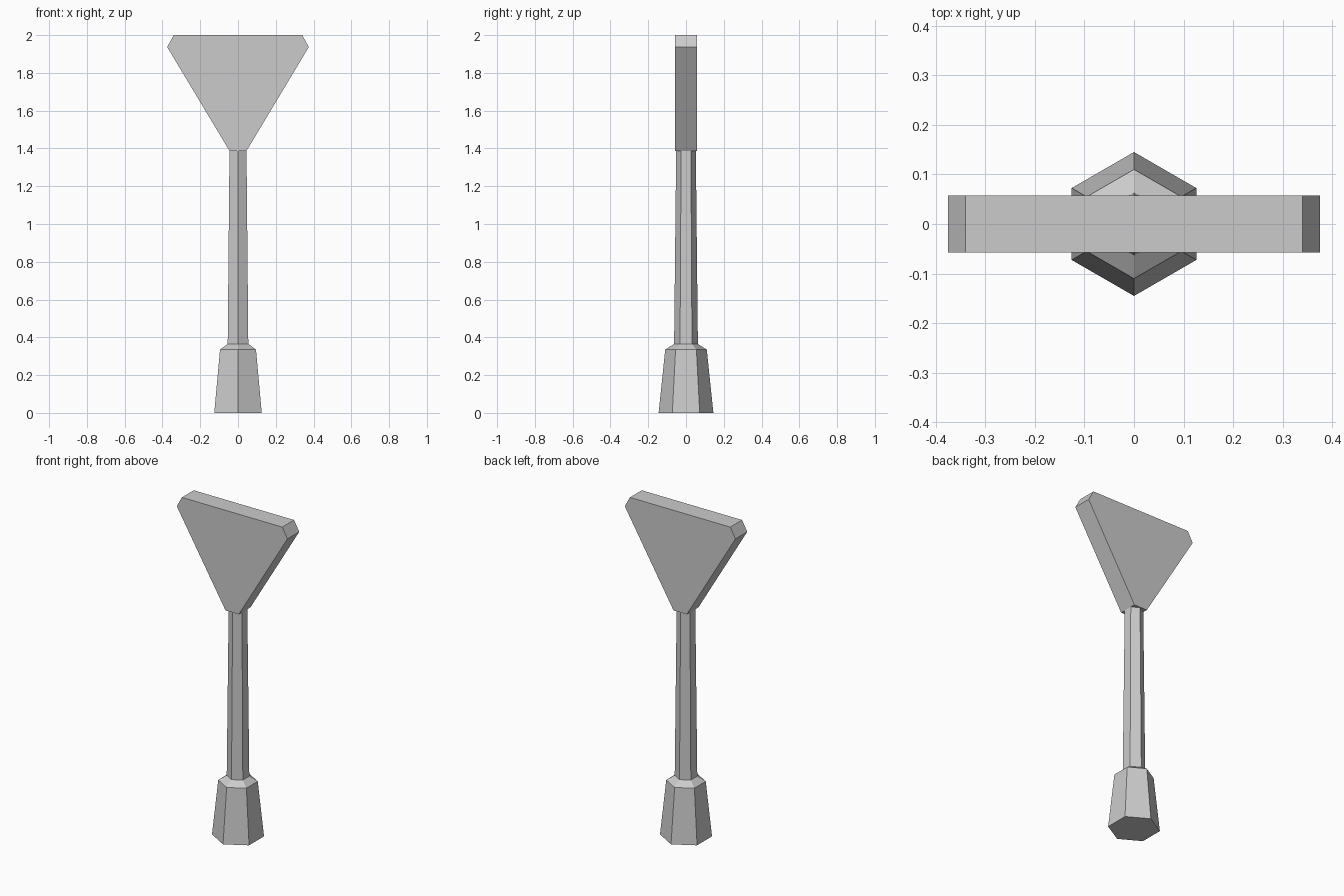
import bpy
import bmesh
from math import pi, sin, cos

cube = bpy.data.objects.get("Cube")
if cube:
    bpy.data.objects.remove(cube, do_unlink=True)

grey = bpy.data.materials.new("plain_grey")
grey.use_nodes = True
colour = (0.6, 0.6, 0.6, 1)
grey.diffuse_color = colour
grey.node_tree.nodes["Principled BSDF"].inputs["Base Color"].default_value = colour


def loft(name, rings):
    """Join matching rings of points with flat sides and cap both ends."""
    bm = bmesh.new()
    loops = [[bm.verts.new(p) for p in ring] for ring in rings]
    for a, b in zip(loops, loops[1:]):
        for i in range(len(a)):
            j = (i + 1) % len(a)
            bm.faces.new((a[i], a[j], b[j], b[i]))
    bm.faces.new(loops[0][::-1])
    bm.faces.new(loops[-1])
    bmesh.ops.recalc_face_normals(bm, faces=bm.faces)
    mesh = bpy.data.meshes.new(name)
    bm.to_mesh(mesh)
    bm.free()
    mesh.materials.append(grey)
    obj = bpy.data.objects.new(name, mesh)
    bpy.context.collection.objects.link(obj)
    return obj


def hexagon(radius, z):
    """Six-sided ring with corners facing front and back."""
    angles = [pi / 2 + i * pi / 3 for i in range(6)]
    return [(radius * cos(a), radius * sin(a), z) for a in angles]


# Tapered foot with a sloping shoulder
loft("foot", [hexagon(0.145, 0), hexagon(0.11, 0.335), hexagon(0.063, 0.365)])

# Slender tapered pole
loft("pole", [hexagon(0.063, 0.36), hexagon(0.052, 1.392)])

# Flat triangular head with clipped corners
half = [(0.045, 1.387), (0.375, 1.937), (0.34, 2.0)]
outline = half + [(-x, z) for x, z in reversed(half)]
loft("head", [[(x, y, z) for x, z in outline] for y in (-0.057, 0.057)])
